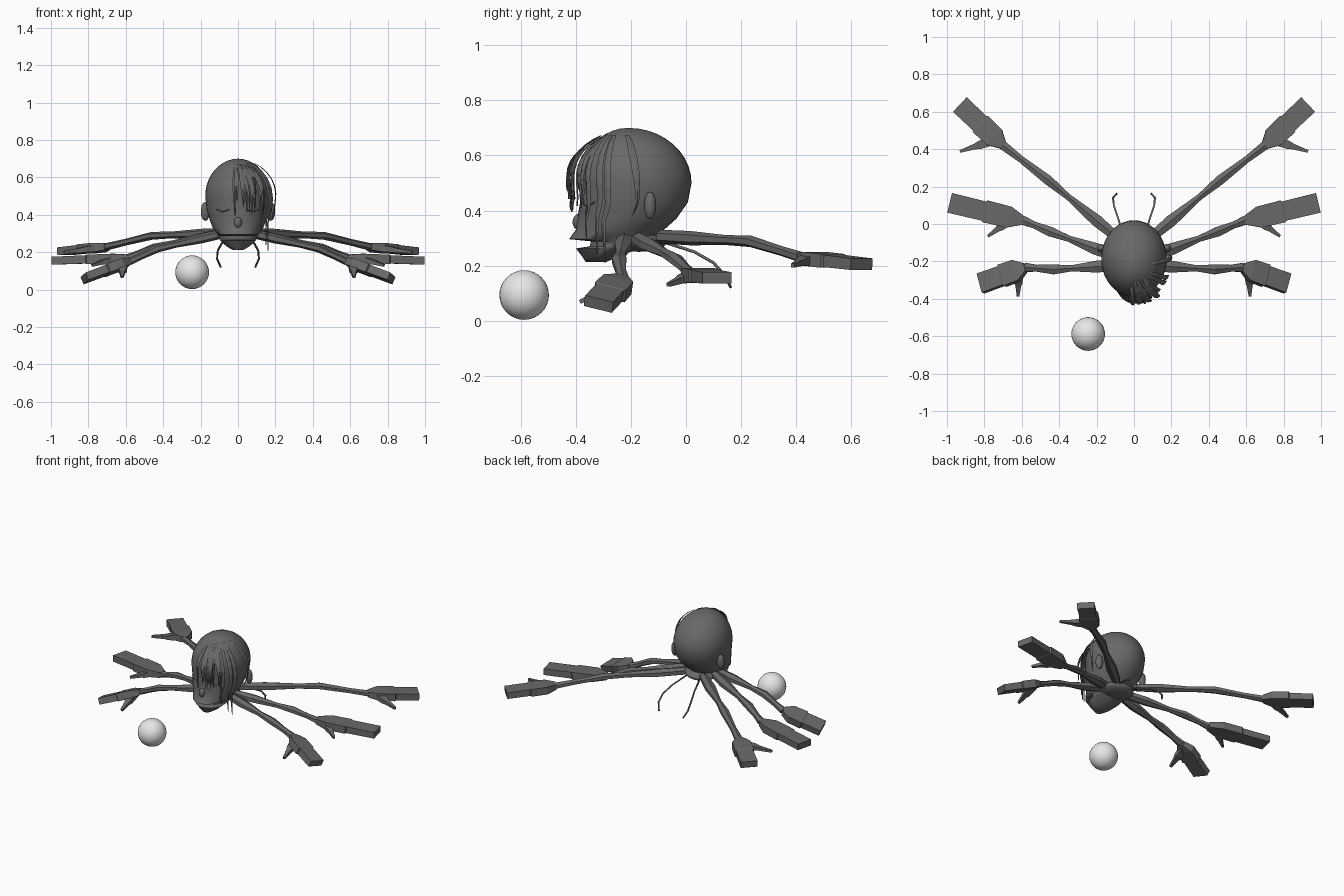
import bpy, bmesh, math, random
from mathutils import Vector

random.seed(4)
if "Cube" in bpy.data.objects:
    bpy.data.objects.remove(bpy.data.objects["Cube"], do_unlink=True)


def make_material(name, value):
    mat = bpy.data.materials.new(name)
    mat.use_nodes = True
    colour = (value, value, value, 1)
    mat.diffuse_color = colour
    mat.node_tree.nodes["Principled BSDF"].inputs["Base Color"].default_value = colour
    return mat


dark_grey = make_material("dark grey", 0.14)
pale_grey = make_material("pale grey", 0.8)


def loft(name, rings):
    """Skin a stack of equal-sized rings and cap both ends."""
    bm = bmesh.new()
    loops = [[bm.verts.new(point) for point in ring] for ring in rings]
    count = len(loops[0])
    for low, high in zip(loops, loops[1:]):
        for i in range(count):
            j = (i + 1) % count
            bm.faces.new((low[i], low[j], high[j], high[i]))
    bm.faces.new(loops[0][::-1])
    bm.faces.new(loops[-1])
    bmesh.ops.recalc_face_normals(bm, faces=bm.faces)
    mesh = bpy.data.meshes.new(name)
    bm.to_mesh(mesh)
    bm.free()
    mesh.materials.append(dark_grey)
    obj = bpy.data.objects.new(name, mesh)
    bpy.context.collection.objects.link(obj)
    return obj


def ball(name, centre, size, mat=dark_grey):
    bpy.ops.mesh.primitive_uv_sphere_add(segments=32, ring_count=16, radius=1, location=centre)
    obj = bpy.context.object
    obj.name = name
    obj.scale = size
    obj.data.materials.append(mat)
    bpy.ops.object.shade_smooth()


def sweep(name, points, widths, depths, sides, roll=0.0):
    """Loft a section of the given widths and depths along a path."""
    rings = []
    boxy = math.sqrt(2) if sides == 4 else 1
    last = len(points) - 1
    for k, (point, width, depth) in enumerate(zip(points, widths, depths)):
        along = (points[min(k + 1, last)] - points[max(k - 1, 0)]).normalized()
        across = Vector((0, 0, 1)).cross(along).normalized()
        up = along.cross(across)
        ring = []
        for i in range(sides):
            angle = math.tau * (i + 0.5) / sides
            u = math.cos(angle) * width / 2 * boxy
            v = math.sin(angle) * depth / 2 * boxy
            ring.append(point + across * (u * math.cos(roll) - v * math.sin(roll))
                        + up * (u * math.sin(roll) + v * math.cos(roll)))
        rings.append(ring)
    return loft(name, rings)


def along_path(corners, t):
    """Point on a polyline; whole values of t fall on its corners."""
    k = min(int(t), len(corners) - 2)
    return corners[k].lerp(corners[k + 1], t - k)


# Head: jaw and mouth sections (height, front, back, half width), then a domed crown
HEAD = [(.213, -.365, -.29, .03), (.23, -.375, -.25, .06), (.262, -.4, -.17, .095),
        (.27, -.35, -.165, .098), (.288, -.345, -.14, .106), (.296, -.425, -.125, .11),
        (.33, -.4, -.08, .135), (.37, -.395, -.035, .15), (.43, -.385, .007, .168)]
for step in range(11):
    rise = math.radians(8.9 * step)
    shrink = math.cos(rise)
    HEAD.append((.5 + .2 * math.sin(rise), -.21 - .18 * shrink, -.21 + .23 * shrink, .175 * shrink))


def head_point(z, angle, out=0.0):
    """Point on the head; angle zero faces front and grows to the left."""
    for a, b in zip(HEAD, HEAD[1:]):
        if z <= b[0]:
            t = (z - a[0]) / (b[0] - a[0])
            front, back, half = (p + (q - p) * t for p, q in zip(a[1:], b[1:]))
            break
    return Vector((math.sin(angle) * (half + out),
                   (front + back) / 2 - math.cos(angle) * ((back - front) / 2 + out), z))


head = loft("head", [[head_point(row[0], math.tau * i / 40) for i in range(40)] for row in HEAD])
bpy.context.view_layer.objects.active = head
head.select_set(True)
bpy.ops.object.shade_smooth_by_angle(angle=math.radians(50))
ball("nose", (0, -.388, .358), (.022, .024, .03))
ball("body", (0, -.17, .285), (.11, .1, .035))

# Joints of each limb: shoulder, elbow, wrist, fingertips, thumb tip
LIMBS = {
    "front": [(.08, -.22, .3), (.43, -.243, .22), (.58, -.232, .15), (.82, -.318, .06), (.62, -.385, .068)],
    "middle": [(.08, -.18, .3), (.45, -.04, .225), (.59, .018, .17), (.985, .113, .155), (.78, -.065, .13)],
    "rear": [(.07, -.09, .305), (.46, .235, .288), (.7, .42, .23), (.93, .638, .205), (.93, .388, .2)],
}
# Shared limb profiles: place along the path, width, thickness
ARM = [(0, .055, .05), (.33, .074, .052), (.72, .038, .036), (1, .06, .042), (1.6, .042, .036), (2, .055, .04)]
HAND = [(0, .045, .036), (.2, .115, .05), (.52, .12, .05), (.54, .105, .044), (1, .108, .042)]
THUMB = [(0, .05, .036), (.45, .045, .03), (.6, .03, .022), (1, .014, .014)]


def limb_piece(name, corners, profile, sides, roll=0.0):
    places, widths, depths = zip(*profile)
    sweep(name, [along_path(corners, t) for t in places], widths, depths, sides, roll)


FEELER = [(.05, -.08, .285), (.085, .03, .25), (.108, .1, .21), (.112, .14, .165), (.092, .163, .12)]

for side, label in ((1, "left"), (-1, "right")):
    def mirrored(rows):
        return [Vector((side * x, y, z)) for x, y, z in rows]

    for place, joints in LIMBS.items():
        shoulder, elbow, wrist, tip, thumb_tip = mirrored(joints)
        roll = -.25 * side if place == "front" else 0
        limb_piece(f"{place}_{label}_arm", [shoulder, elbow, wrist], ARM, 6)
        limb_piece(f"{place}_{label}_hand", [wrist, tip], HAND, 4, roll)
        limb_piece(f"{place}_{label}_thumb", [wrist.lerp(tip, .15), thumb_tip], THUMB, 4)

    # Thin trailing feeler, ear and closed eyelid
    thin = [.011] * len(FEELER)
    sweep(f"{label}_feeler", mirrored(FEELER), thin, thin, 6).data.shade_smooth()
    ball(f"{label}_ear", (side * .175, -.13, .418), (.024, .022, .05))
    lid = [head_point(.43 - .012 * math.sin(math.pi * k / 6), side * (.28 + .08 * k)) for k in range(7)]
    thin = [.006] * len(lid)
    sweep(f"{label}_eyelid", lid, thin, thin, 6)


# Hair: tapered locks falling from the crown over the left of the face
def hair_lock(name, start, end, top, bottom, lift, width):
    rings = []
    for k in range(9):
        t = k / 8
        angle = start + (end - start) * math.sqrt(t)
        z = top + (bottom - top) * t ** 1.3
        point = head_point(max(z, .36), angle, lift * math.sin(math.pi * min(.6, .07 + .7 * t)))
        point.z = z
        half = width * (math.sin(math.pi * (.15 + .85 * t)) + .08) / 2
        normal = Vector((math.sin(angle), -math.cos(angle), 0)) * .003
        tangent = Vector((math.cos(angle), math.sin(angle), 0)) * half
        rings.append([point - tangent, point + normal, point + tangent, point - normal])
    loft(name, rings)


for i in range(20):
    root = -.1 + .035 * i + random.uniform(-.08, .08)
    hair_lock(f"fringe_lock_{i}", root, root + random.uniform(.03, .3), random.uniform(.645, .675),
              random.uniform(.38, .48), random.uniform(.025, .05), random.uniform(.014, .024))
for i, (root, bottom) in enumerate(((.55, .3), (.8, .24), (.95, .21), (1.4, .38))):
    hair_lock(f"side_lock_{i}", root, root + .25, .675, bottom, .028, .026)

# Loose ball
ball("loose_ball", (-.245, -.588, .093), (.09, .09, .09), pale_grey)
